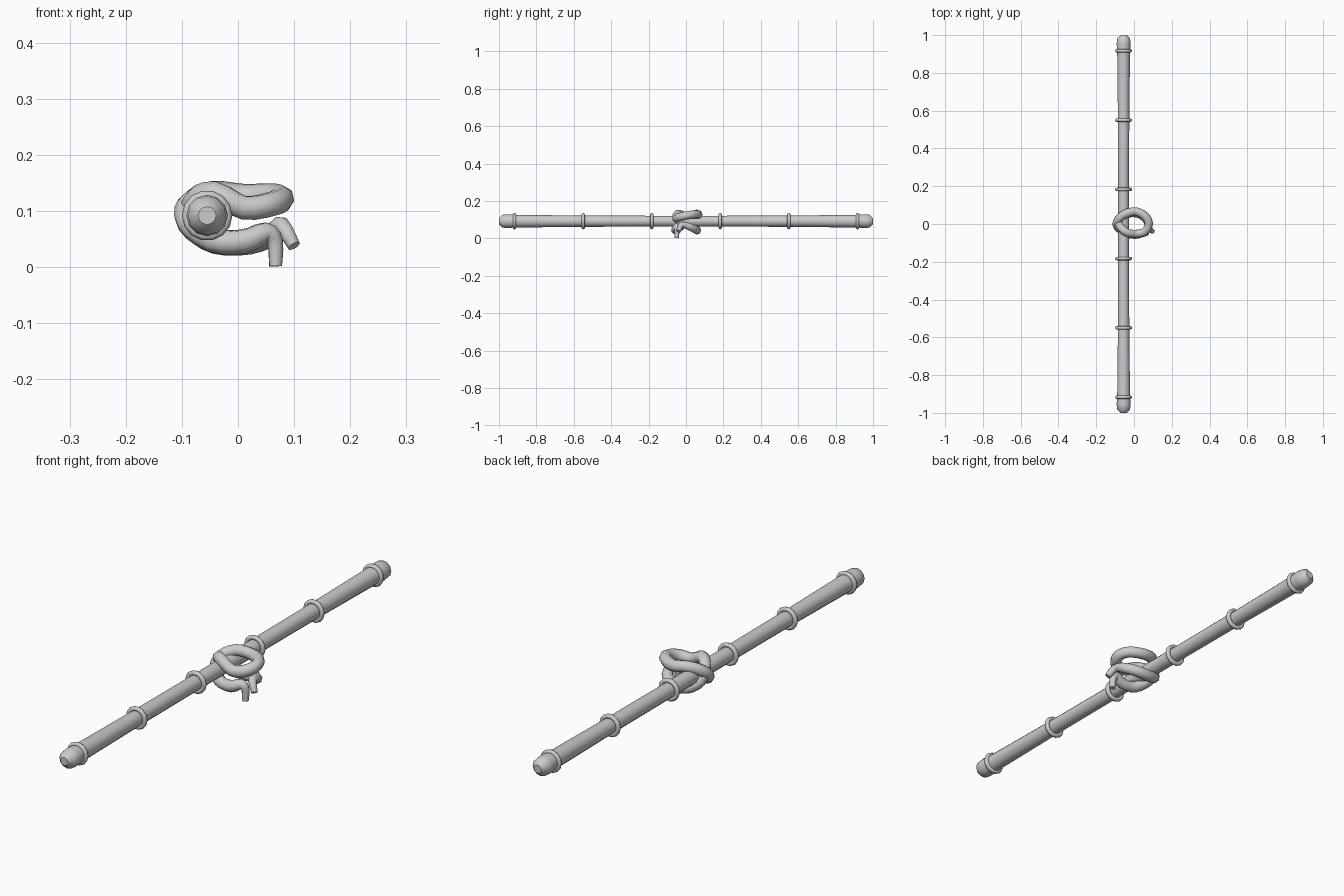
import bpy, bmesh, math
from mathutils import Vector

if "Cube" in bpy.data.objects:
    bpy.data.objects.remove(bpy.data.objects["Cube"])

AX, AZ = -0.055, 0.092      # staff axis


def smooth(obj, angle=45):
    bpy.ops.object.select_all(action='DESELECT')
    obj.select_set(True)
    bpy.context.view_layer.objects.active = obj
    bpy.ops.object.shade_smooth_by_angle(angle=math.radians(angle))


def lathe_y(name, profile, sides):
    """Revolve (radius, y) points around the staff axis and cap the ends."""
    bm = bmesh.new()
    loops = []
    for r, y in profile:
        loops.append([bm.verts.new((AX + r * math.cos(2 * math.pi * i / sides), y,
                                    AZ + r * math.sin(2 * math.pi * i / sides)))
                      for i in range(sides)])
    for a, b in zip(loops, loops[1:]):
        for i in range(sides):
            j = (i + 1) % sides
            bm.faces.new((a[i], a[j], b[j], b[i]))
    bm.faces.new(loops[0])
    bm.faces.new(loops[-1][::-1])
    bmesh.ops.recalc_face_normals(bm, faces=bm.faces)
    me = bpy.data.meshes.new(name)
    bm.to_mesh(me)
    bm.free()
    obj = bpy.data.objects.new(name, me)
    bpy.context.collection.objects.link(obj)
    smooth(obj)
    return obj


# staff: slightly thinner in the middle, rounded ends
half = [(0.029, 0.18), (0.030, 0.55), (0.034, 0.915), (0.037, 0.955), (0.034, 0.982), (0.016, 1.0)]
lathe_y("staff", [(r, -y) for r, y in reversed(half)] + [(0.029, 0)] + half, 12)

# binding rings
for n, y in enumerate((0.183, 0.55, 0.917)):
    for side in (-1, 1):
        bpy.ops.mesh.primitive_torus_add(major_segments=14, minor_segments=8,
                                         major_radius=0.036, minor_radius=0.009,
                                         location=(AX, side * y, AZ),
                                         rotation=(math.pi / 2, 0, 0))
        ring = bpy.context.object
        ring.name = f"ring_{n}_{'front' if side < 0 else 'back'}"
        smooth(ring, 60)

# rope knot: one strand wrapped round the staff, with two hanging tails
path = [
    (0.067, -0.050, 0.002), (0.066, -0.048, 0.045), (0.050, -0.050, 0.062),
    (0.010, -0.057, 0.046), (-0.045, -0.048, 0.048), (-0.088, -0.014, 0.080),
    (-0.086, 0.020, 0.112), (-0.045, 0.054, 0.131), (0.010, 0.066, 0.126),
    (0.060, 0.040, 0.127), (0.078, 0.000, 0.122), (0.058, -0.040, 0.112),
    (0.010, -0.052, 0.106), (-0.040, -0.044, 0.131), (-0.076, -0.010, 0.118),
    (-0.080, 0.026, 0.074), (-0.040, 0.054, 0.046), (0.020, 0.056, 0.045),
    (0.064, 0.024, 0.060), (0.078, -0.022, 0.074), (0.100, -0.040, 0.038),
]
radii = [0.012, 0.015, 0.019] + [0.0225] * (len(path) - 6) + [0.021, 0.016, 0.012]
cu = bpy.data.curves.new("rope_knot", 'CURVE')
cu.dimensions = '3D'
cu.bevel_depth = 1.0
cu.bevel_resolution = 2
cu.resolution_u = 3
cu.use_fill_caps = True
sp = cu.splines.new('BEZIER')
sp.bezier_points.add(len(path) - 1)
# smooth handles through every point
pts = [Vector(p) for p in path]
for i, bp in enumerate(sp.bezier_points):
    t = (pts[min(i + 1, len(pts) - 1)] - pts[max(i - 1, 0)]) / 6
    bp.handle_left_type = bp.handle_right_type = 'FREE'
    bp.co = pts[i]
    bp.handle_left = pts[i] - t
    bp.handle_right = pts[i] + t
    bp.radius = radii[i]
knot = bpy.data.objects.new("rope_knot", cu)
bpy.context.collection.objects.link(knot)
bpy.ops.object.select_all(action='DESELECT')
knot.select_set(True)
bpy.context.view_layer.objects.active = knot
bpy.ops.object.convert(target='MESH')
smooth(bpy.context.object, 60)
